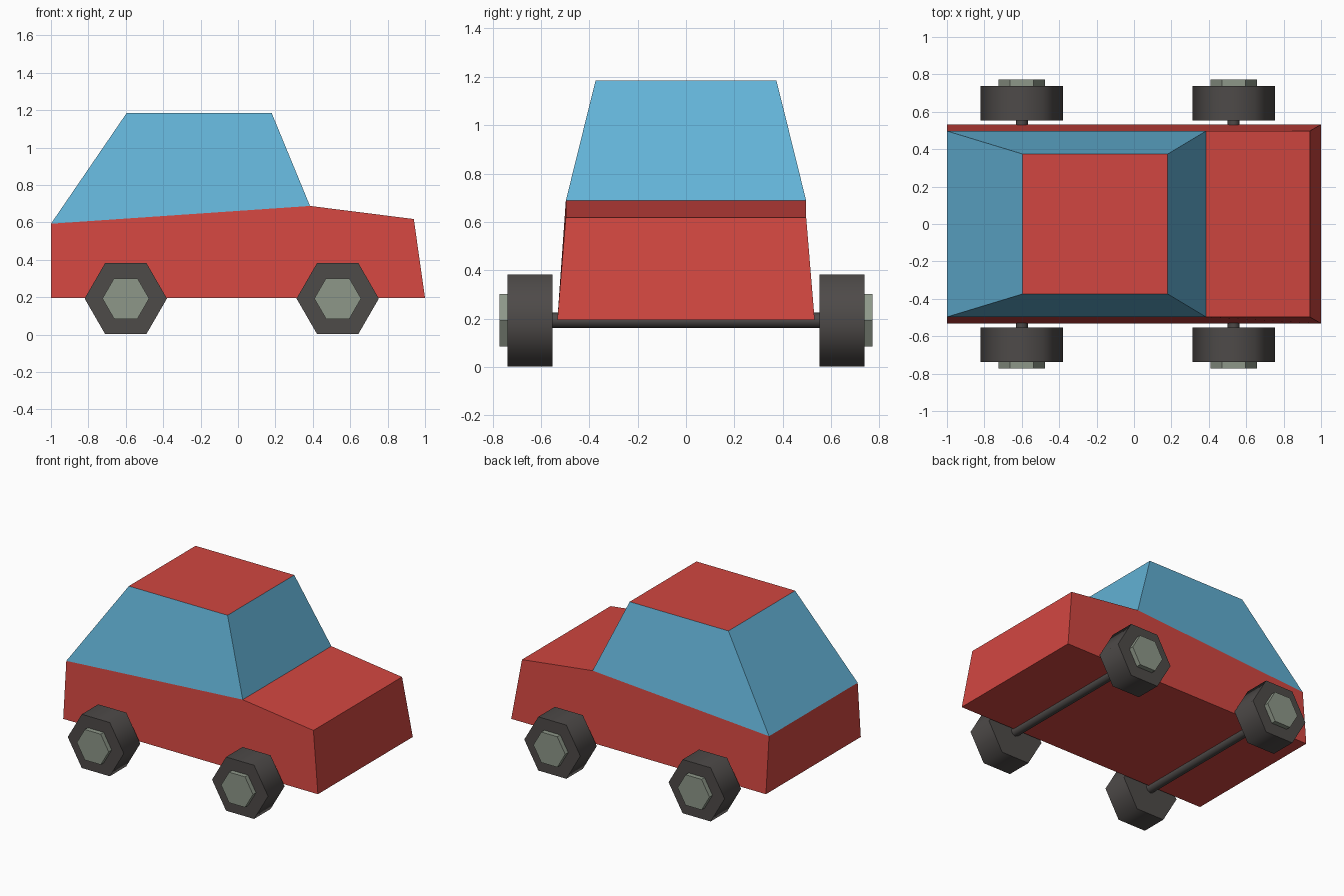
import bpy, bmesh, math
from mathutils import Matrix

if "Cube" in bpy.data.objects:
    bpy.data.objects.remove(bpy.data.objects["Cube"])


def material(name, rgb):
    m = bpy.data.materials.new(name)
    m.diffuse_color = (*rgb, 1)
    m.use_nodes = True
    m.node_tree.nodes["Principled BSDF"].inputs["Base Color"].default_value = m.diffuse_color
    return m


RED = material("red paint", (0.64, 0.062, 0.052))
BLUE = material("blue glass", (0.125, 0.45, 0.68))
DARK = material("dark rubber", (0.076, 0.069, 0.066))
GREY = material("grey metal", (0.27, 0.31, 0.25))


def add_object(name, bm, mats):
    bmesh.ops.recalc_face_normals(bm, faces=bm.faces)
    me = bpy.data.meshes.new(name)
    bm.to_mesh(me)
    bm.free()
    for m in mats:
        me.materials.append(m)
    ob = bpy.data.objects.new(name, me)
    bpy.context.collection.objects.link(ob)
    return ob


def cylinder(name, x, y0, y1, radius, sides, mat, smooth):
    # prism along y with a corner pointing along x
    bm = bmesh.new()
    bmesh.ops.create_cone(bm, cap_ends=True, segments=sides, radius1=radius,
                          radius2=radius, depth=abs(y1 - y0))
    angle = math.pi / 2 if sides == 6 else 0
    mat4 = (Matrix.Translation((x, (y0 + y1) / 2, 0.193))
            @ Matrix.Rotation(math.pi / 2, 4, 'X') @ Matrix.Rotation(angle, 4, 'Z'))
    bmesh.ops.transform(bm, matrix=mat4, verts=bm.verts)
    # make sure a corner lies on the horizontal x axis
    if not any(abs(v.co.z - 0.193) < 1e-4 for v in bm.verts):
        turn = Matrix.Rotation(math.pi / sides, 4, 'Y')
        bmesh.ops.rotate(bm, verts=bm.verts, cent=(x, 0, 0.193), matrix=turn)
    for f in bm.faces:
        f.smooth = smooth and abs(f.normal.y) < 0.5
    for e in bm.edges:
        e.smooth = not any(abs(f.normal.y) > 0.5 for f in e.link_faces)
    return add_object(name, bm, [mat])


# car body: matching left and right points joined into panels
points = {"rear_low": (-1, 0.532, 0.195), "front_low": (1, 0.532, 0.195),
          "nose": (0.94, 0.497, 0.618), "cowl": (0.385, 0.497, 0.688),
          "tail": (-1, 0.497, 0.593),
          "roof_front": (0.18, 0.374, 1.185), "roof_rear": (-0.595, 0.374, 1.185)}
bm = bmesh.new()
side = {s: {k: bm.verts.new((x, s * y, z)) for k, (x, y, z) in points.items()}
        for s in (-1, 1)}
for s in (-1, 1):
    v = side[s]
    bm.faces.new([v[k] for k in ("rear_low", "front_low", "nose", "cowl", "tail")])
    bm.faces.new([v[k] for k in ("tail", "cowl", "roof_front", "roof_rear")]).material_index = 1
loop = ["rear_low", "front_low", "nose", "cowl", "roof_front", "roof_rear", "tail"]
glass = {"cowl", "roof_rear"}  # windscreen and rear window start here
for a, b in zip(loop, loop[1:] + loop[:1]):
    f = bm.faces.new((side[-1][a], side[-1][b], side[1][b], side[1][a]))
    f.material_index = 1 if a in glass else 0
add_object("car_body", bm, [RED, BLUE])

# axles, tyres and hubs
for end, x in (("rear", -0.6), ("front", 0.533)):
    cylinder(end + "_axle", x, -0.57, 0.57, 0.032, 8, DARK, True)
    for label, s in (("right", -1), ("left", 1)):
        cylinder(f"{end}_{label}_tyre", x, s * 0.553, s * 0.738, 0.22, 6, DARK, True)
        cylinder(f"{end}_{label}_hub", x, s * 0.70, s * 0.772, 0.125, 6, GREY, False)
